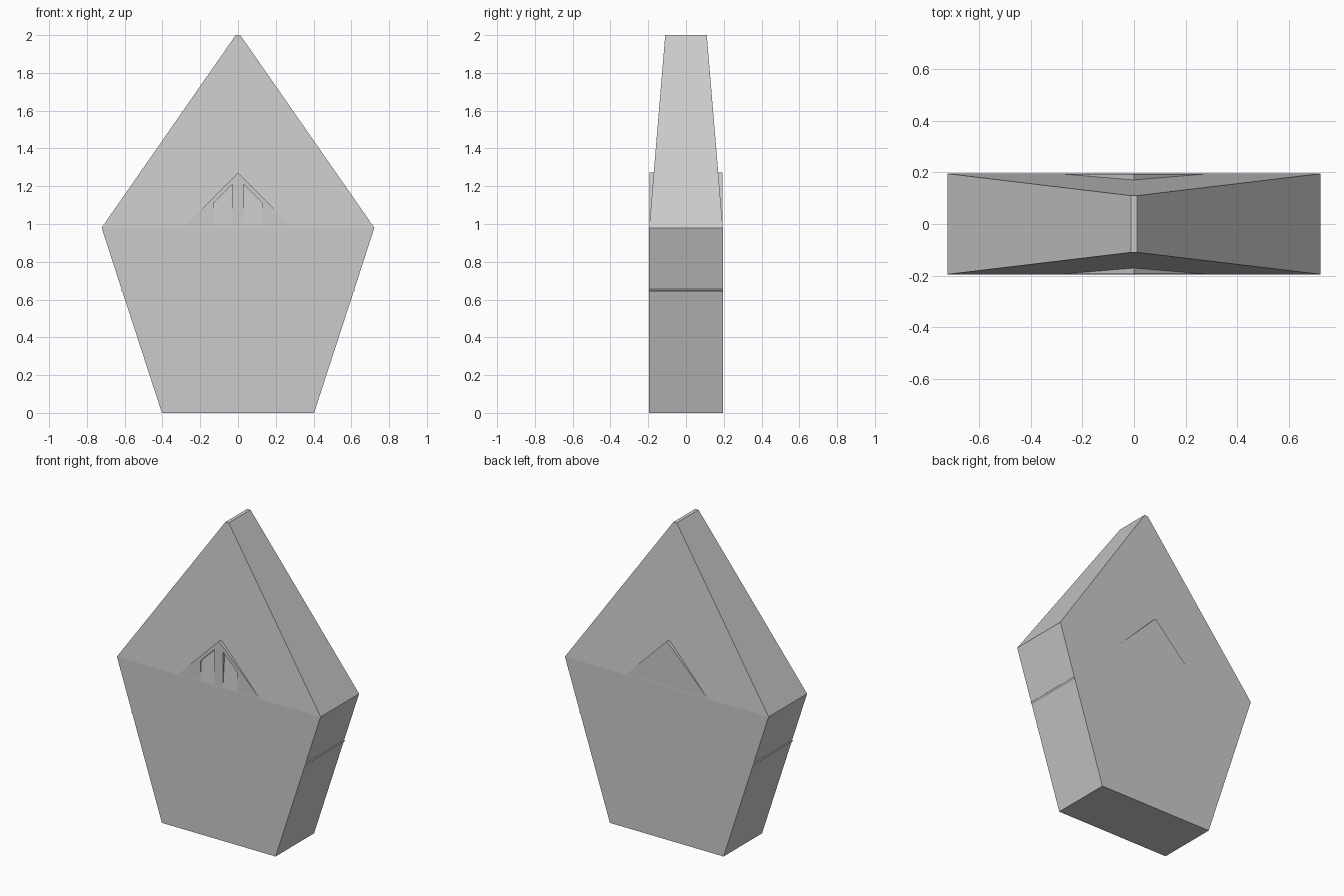
import bpy, bmesh

if "Cube" in bpy.data.objects:
    bpy.data.objects.remove(bpy.data.objects["Cube"])

def prism(name, rings):
    """Solid lofted through matching rings, capped at both ends."""
    bm = bmesh.new()
    loops = [[bm.verts.new(p) for p in r] for r in rings]
    n = len(loops[0])
    for a, b in zip(loops, loops[1:]):
        for i in range(n):
            j = (i + 1) % n
            bm.faces.new((a[i], a[j], b[j], b[i]))
    bm.faces.new(loops[0][::-1])
    bm.faces.new(loops[-1])
    bmesh.ops.recalc_face_normals(bm, faces=bm.faces)
    me = bpy.data.meshes.new(name)
    bm.to_mesh(me)
    bm.free()
    ob = bpy.data.objects.new(name, me)
    bpy.context.collection.objects.link(ob)
    return ob

def extrude(name, profile, y0, y1):
    """Extrude an x-z profile along y."""
    return prism(name, [[(x, y, z) for x, z in profile] for y in (y0, y1)])

# Five-sided body: flared base and tapering top
sections = [(0.403, 0.195, 0), (0.722, 0.195, 0.98), (0.012, 0.11, 2)]
prism("body", [[(-w, -d, z), (w, -d, z), (w, d, z), (-w, d, z)] for w, d, z in sections])

# Embedded house: steep roof whose ridge and eaves just break the surface
D = 0.1945
roof = [(0, 1.272), (0.621, 0.651), (0.606, 0.634), (0, 1.24),
        (-0.606, 0.634), (-0.621, 0.651)]
extrude("roof", roof, -D, D)

# Plain gable at the back
extrude("back_gable", [(-0.26, 0.98), (0.26, 0.98), (0, 1.24)], 0.1, D)

# Front gable: centre post and outer walls leave two window recesses
extrude("window_post", [(-0.03, 0.98), (0.03, 0.98), (0.03, 1.21),
                        (0, 1.24), (-0.03, 1.21)], -D, -0.1)
for s, side in ((-1, "left"), (1, "right")):
    wall = [(s * 0.131, 0.98), (s * 0.26, 0.98), (s * 0.131, 1.109)]
    extrude("front_wall_" + side, wall, -D, -0.1)
